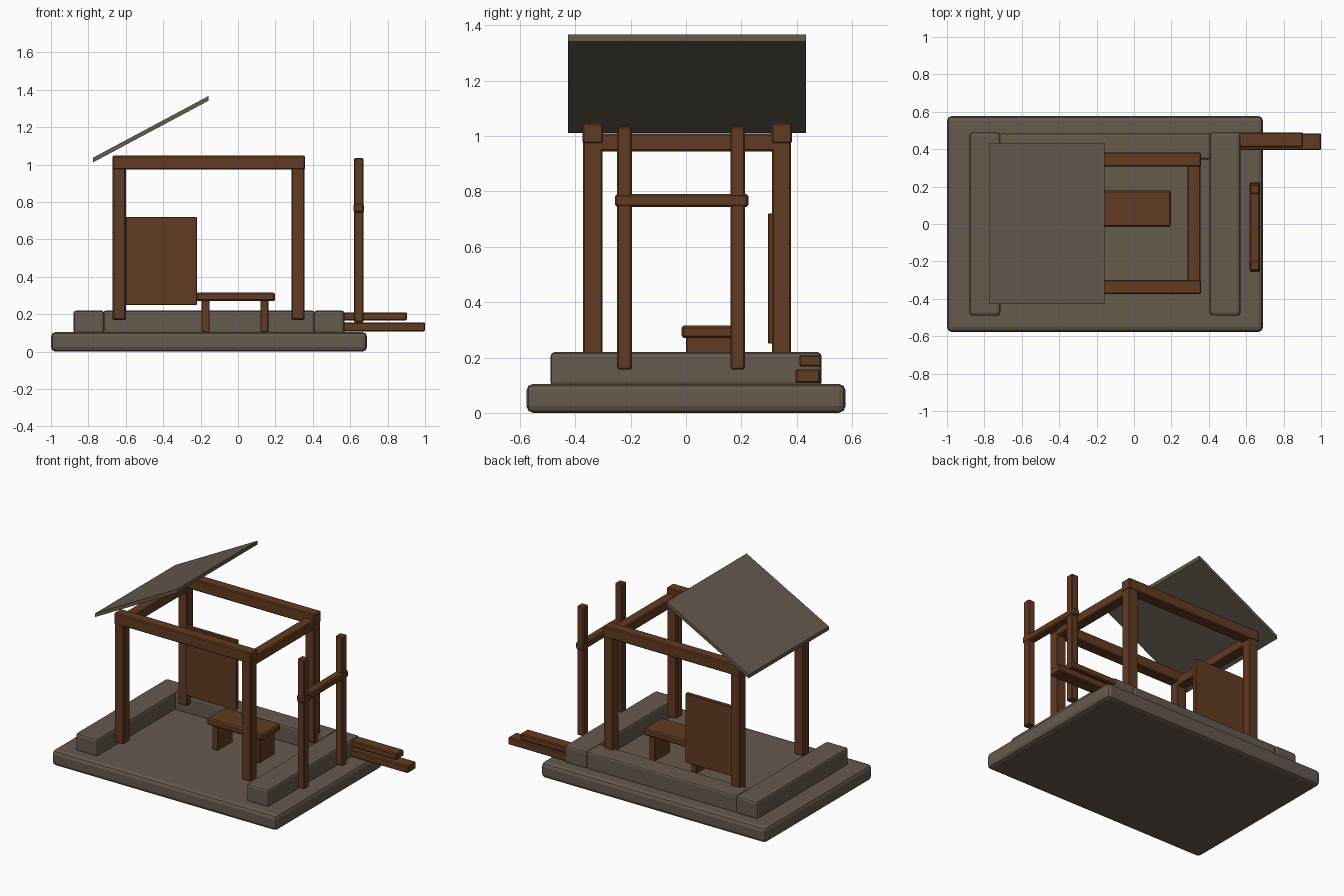
import bpy
import bmesh

cube = bpy.data.objects.get("Cube")
if cube:
    bpy.data.objects.remove(cube, do_unlink=True)


def make_material(name, rgb):
    mat = bpy.data.materials.new(name)
    mat.use_nodes = True
    color = (*rgb, 1.0)
    mat.diffuse_color = color
    mat.node_tree.nodes["Principled BSDF"].inputs["Base Color"].default_value = color
    return mat


STONE = make_material("grey brown stone", (0.13, 0.10, 0.075))
WOOD = make_material("brown wood", (0.12, 0.043, 0.016))


def box(name, xs, ys, zs, mat, bevel=0.006, segments=1, lift=0.0):
    """Bevelled box between min/max pairs; lift raises the +x end by a shear."""
    bm = bmesh.new()
    bmesh.ops.create_cube(bm, size=1)
    for v in bm.verts:
        right = v.co.x > 0
        v.co = (xs[right], ys[v.co.y > 0], zs[v.co.z > 0] + lift * right)
    if bevel:
        bmesh.ops.bevel(bm, geom=bm.edges[:], offset=bevel, segments=segments,
                        profile=0.5, affect='EDGES')
    mesh = bpy.data.meshes.new(name)
    bm.to_mesh(mesh)
    bm.free()
    mesh.materials.append(mat)
    obj = bpy.data.objects.new(name, mesh)
    bpy.context.collection.objects.link(obj)
    return obj


# Stone platform and the low wall on three sides
FLOOR = 0.105
box("platform", (-1, 0.69), (-0.577, 0.577), (0, FLOOR), STONE, 0.025, 2)
wall_z = (FLOOR - 0.01, 0.22)
box("right_wall", (-0.88, -0.715), (-0.49, 0.49), wall_z, STONE, 0.016, 2)
box("left_wall", (0.405, 0.57), (-0.49, 0.49), wall_z, STONE, 0.016, 2)
box("back_wall", (-0.72, 0.41), (0.345, 0.485), wall_z, STONE, 0.014, 2)

# Timber frame: four posts, two long beams, two cross beams
post_x = {"right": (-0.67, -0.6), "left": (0.285, 0.355)}
post_y = {"front": (-0.372, -0.302), "back": (0.31, 0.38)}
for side, xs in post_x.items():
    for end, ys in post_y.items():
        box(f"{end}_{side}_post", xs, ys, (0.17, 1.0), WOOD)
    box(f"{side}_cross_beam", xs, (-0.34, 0.345), (0.945, 1.01), WOOD)
for end, (y0, y1) in post_y.items():
    box(f"{end}_beam", (-0.672, 0.358), (y0 - 0.002, y1 + 0.003), (0.973, 1.048), WOOD)

# Sloping roof slab over the right half
box("roof_slab", (-0.775, -0.157), (-0.427, 0.433), (1.012, 1.037), STONE, 0, lift=0.33)

# Board standing beside the back right post
box("back_board", (-0.6, -0.22), (0.296, 0.324), (0.25, 0.72), WOOD, 0.003)

# Bench
box("bench_seat", (-0.225, 0.197), (-0.016, 0.18), (0.27, 0.315), WOOD, 0.008)
for side, xs in {"right": (-0.195, -0.153), "left": (0.12, 0.162)}.items():
    box(f"bench_{side}_leg", xs, (0, 0.165), (FLOOR, 0.275), WOOD, 0.003)

# Rail stand outside the left wall
for end, ys in {"front": (-0.249, -0.196), "back": (0.16, 0.213)}.items():
    box(f"{end}_rail_post", (0.62, 0.672), ys, (0.157, 1.035), WOOD)
box("rail", (0.618, 0.674), (-0.257, 0.225), (0.744, 0.791), WOOD, 0.008)

# Stacked planks at the back left corner
box("lower_plank", (0.5, 1), (0.395, 0.485), (FLOOR + 0.003, 0.157), WOOD)
box("upper_plank", (0.5, 0.904), (0.41, 0.49), (0.167, 0.21), WOOD)
